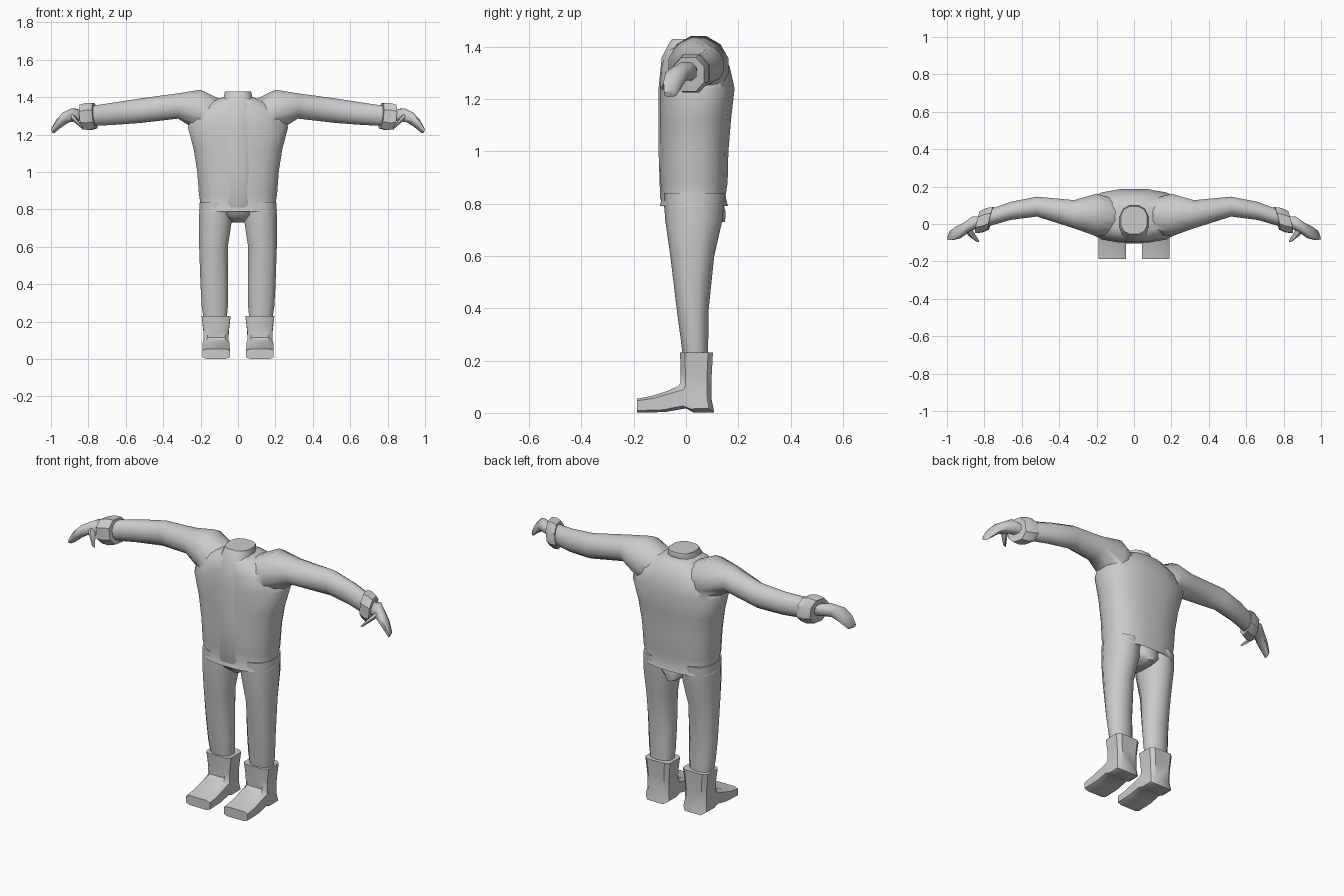
import bpy, bmesh, math
from mathutils import Vector


def ring(c, u, v, n=12, p=2.0):
    """Superellipse ring about c, spanned by half-axes u and v."""
    c, u, v = Vector(c), Vector(u), Vector(v)
    pts = []
    for i in range(n):
        a = 2 * math.pi * (i + 0.5) / n
        ca, sa = math.cos(a), math.sin(a)
        pts.append(c + u * math.copysign(abs(ca) ** (2 / p), ca)
                   + v * math.copysign(abs(sa) ** (2 / p), sa))
    return pts


def level(z, x, rx, yf, yb, n=12, p=2.0):
    """Horizontal ring from its front and back y."""
    return ring((x, (yf + yb) / 2, z), (rx, 0, 0), (0, (yb - yf) / 2, 0), n, p)


def loft(name, rings, mirror=False, angle=50):
    bm = bmesh.new()
    rows = [[bm.verts.new(q) for q in r] for r in rings]
    n = len(rows[0])
    for a, b in zip(rows, rows[1:]):
        for i in range(n):
            j = (i + 1) % n
            bm.faces.new((a[i], a[j], b[j], b[i]))
    bm.faces.new(rows[0])
    bm.faces.new(rows[-1])
    bmesh.ops.recalc_face_normals(bm, faces=bm.faces)
    me = bpy.data.meshes.new(name)
    bm.to_mesh(me)
    bm.free()
    ob = bpy.data.objects.new(name, me)
    bpy.context.collection.objects.link(ob)
    select(ob)
    if mirror:
        m = ob.modifiers.new("mirror", 'MIRROR')
        m.use_mirror_merge = False
        bpy.ops.object.modifier_apply(modifier=m.name)
    bpy.ops.object.shade_smooth_by_angle(angle=math.radians(angle))
    return ob


def select(ob):
    bpy.ops.object.select_all(action='DESELECT')
    bpy.context.view_layer.objects.active = ob
    ob.select_set(True)


# jacket body with a flared hem
jacket = loft("jacket", [level(z, 0, rx, yf, yb, 16, 2.6) for z, rx, yf, yb in [
    (0.81, 0.19, -0.085, 0.14), (0.79, 0.212, -0.102, 0.162),
    (0.83, 0.203, -0.092, 0.153), (0.88, 0.212, -0.099, 0.161),
    (1.00, 0.221, -0.099, 0.164), (1.12, 0.240, -0.101, 0.174),
    (1.24, 0.272, -0.102, 0.188), (1.32, 0.235, -0.096, 0.170),
    (1.38, 0.140, -0.080, 0.140), (1.40, 0.080, -0.055, 0.100)]])

# sleeves, fused into the jacket
sleeve = loft("sleeve", [ring((x, y, z), (0, ry, 0), (0, 0, rz), 12)
                         for x, z, rz, y, ry in [
    (0.08, 1.300, 0.085, 0.040, 0.090), (0.20, 1.325, 0.119, 0.048, 0.118),
    (0.32, 1.353, 0.070, 0.052, 0.078), (0.52, 1.328, 0.068, 0.093, 0.055),
    (0.66, 1.312, 0.062, 0.070, 0.050), (0.80, 1.298, 0.055, 0.025, 0.045)]], True)
select(jacket)
fuse = jacket.modifiers.new("fuse", 'BOOLEAN')
fuse.operation, fuse.solver, fuse.object = 'UNION', 'EXACT', sleeve
bpy.ops.object.modifier_apply(modifier=fuse.name)
bpy.data.objects.remove(sleeve)
select(jacket)
bpy.ops.object.shade_smooth_by_angle(angle=math.radians(50))

# shirt front, seat and neck in one strip
loft("shirt", [level(z, 0, rx, yf, yb, 12, 2.6) for z, rx, yf, yb in [
    (0.73, 0.035, -0.03, 0.152), (0.77, 0.085, -0.08, 0.154),
    (0.82, 0.105, -0.102, 0.14), (1.00, 0.105, -0.107, 0.05),
    (1.24, 0.100, -0.107, 0.05), (1.36, 0.092, -0.095, 0.08),
    (1.415, 0.074, -0.065, 0.10), (1.43, 0.072, -0.055, 0.095)]])

# legs
loft("leg", [level(z, x, rx, yf, yb, 10, 2.3) for z, x, rx, yf, yb in [
    (0.84, 0.120, 0.088, -0.085, 0.148), (0.74, 0.121, 0.092, -0.080, 0.140),
    (0.60, 0.131, 0.080, -0.060, 0.108), (0.40, 0.127, 0.077, -0.036, 0.087),
    (0.28, 0.124, 0.073, -0.020, 0.085), (0.15, 0.120, 0.055, -0.005, 0.085)]], True)

# boots: rings turn from the shaft into the toe (front-top point, back-bottom point)
boot = []
for (ay, az), (by, bz), w in [
        ((-0.025, 0.23), (0.105, 0.23), 0.080), ((-0.022, 0.16), (0.100, 0.14), 0.070),
        ((-0.022, 0.115), (0.100, 0.05), 0.068), ((-0.032, 0.105), (0.110, 0.0), 0.074),
        ((-0.045, 0.098), (0.030, 0.0), 0.074), ((-0.075, 0.084), (0.000, 0.016), 0.074),
        ((-0.130, 0.066), (-0.080, 0.002), 0.076), ((-0.188, 0.055), (-0.188, 0.0), 0.076)]:
    a, b = Vector((0.117, ay, az)), Vector((0.117, by, bz))
    boot.append(ring((a + b) / 2, (w, 0, 0), (b - a) / 2, 8, 5.0))
loft("boot", boot, True, 40)

# cuffs
loft("cuff", [ring((x, y, z), (-0.2 * r, r * 0.9, 0), (0.1 * r, 0, r), 8, 2.3)
              for x, y, z, r in [(0.765, 0.03, 1.30, 0.058), (0.765, 0.03, 1.30, 0.072),
                                 (0.800, 0.02, 1.297, 0.078), (0.835, 0.01, 1.294, 0.070),
                                 (0.835, 0.01, 1.294, 0.045)]], True, 35)

# mitten-like hands
loft("hand", [ring((x, y, z), (-0.3 * ry, ry, 0), (0.4 * rz, 0, rz), 8, 2.4)
              for x, y, z, rz, ry in [
    (0.82, 0.012, 1.298, 0.034, 0.032), (0.87, 0.000, 1.307, 0.036, 0.042),
    (0.92, -0.035, 1.292, 0.028, 0.044), (0.96, -0.050, 1.258, 0.022, 0.038),
    (0.99, -0.060, 1.219, 0.012, 0.025)]], True)

# thumbs
loft("thumb", [ring((x, y, z), (r, 0, r * 0.4), (0, -r * 0.7, r * 0.7), 6)
               for x, y, z, r in [(0.89, -0.02, 1.30, 0.022), (0.87, -0.055, 1.275, 0.019),
                                  (0.835, -0.092, 1.238, 0.008)]], True)
